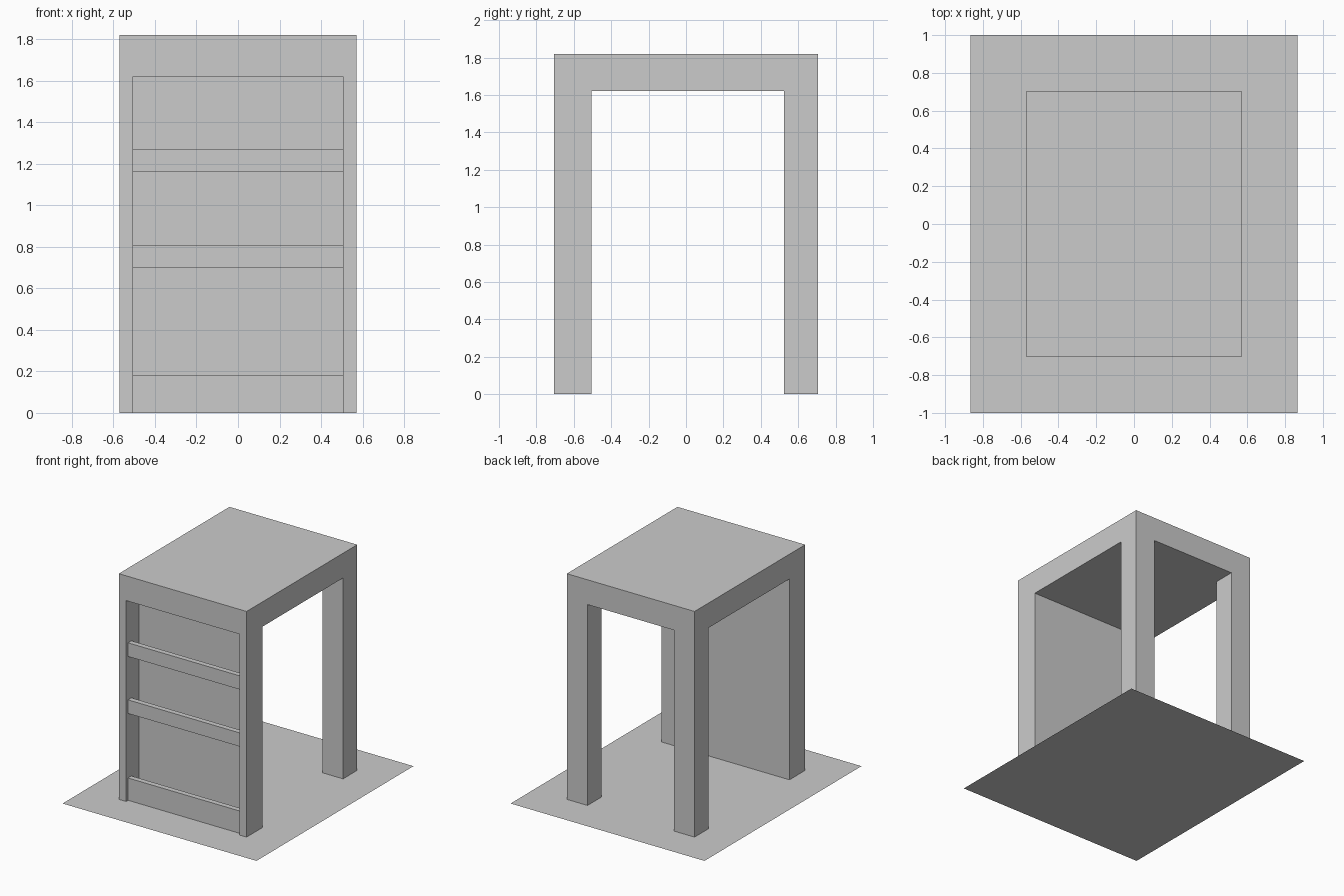
import bpy

if "Cube" in bpy.data.objects:
    bpy.data.objects.remove(bpy.data.objects["Cube"])

W, D, H = 0.57, 0.705, 1.82      # half width, half depth, height
TOP = 1.62                       # underside of the thick top
IN = 0.505                       # half width of the front recess


def box(name, x, y, z):
    """Axis-aligned box from (min, max) pairs."""
    bpy.ops.mesh.primitive_cube_add(size=1)
    ob = bpy.context.object
    ob.name = name
    for v in ob.data.vertices:
        v.co = [a + (b - a) * (c + 0.5) for (a, b), c in zip((x, y, z), v.co)]
    return ob


def cut(target, x, y, z):
    """Remove a box-shaped volume from the target."""
    cutter = box("cutter", x, y, z)
    cutter.hide_render = True
    mod = target.modifiers.new("cut", 'BOOLEAN')
    mod.operation = 'DIFFERENCE'
    mod.solver = 'EXACT'
    mod.object = cutter
    bpy.context.view_layer.objects.active = target
    bpy.ops.object.modifier_apply(modifier=mod.name)
    bpy.data.objects.remove(cutter, do_unlink=True)


# Counter body: thick top, front panel and two back legs in one solid
body = box("counter_body", (-W, W), (-D, D), (0, H))
cut(body, (-1, 1), (-0.505, 0.525), (-0.5, TOP))        # open sides
cut(body, (-0.385, 0.385), (0.4, 1), (-0.5, TOP))       # open back
cut(body, (-IN, IN), (-1, -0.54), (-0.5, TOP))          # front recess

# Rack in the front recess: lips with a thin shelf behind each
for name, z0, z1, floor in (("lower", 0, 0.18, 0.07),
                            ("middle", 0.70, 0.81, 0.70),
                            ("upper", 1.16, 1.27, 1.16)):
    box(name + "_lip", (-IN, IN), (-0.68, -0.637), (z0, z1))
    box(name + "_shelf", (-IN, IN), (-0.637, -0.54), (floor, floor + 0.03))

# Flat floor sheet that belongs to the model
bpy.ops.mesh.primitive_plane_add(size=2)
sheet = bpy.context.object
sheet.name = "floor_sheet"
for v in sheet.data.vertices:
    v.co.x *= 0.865
